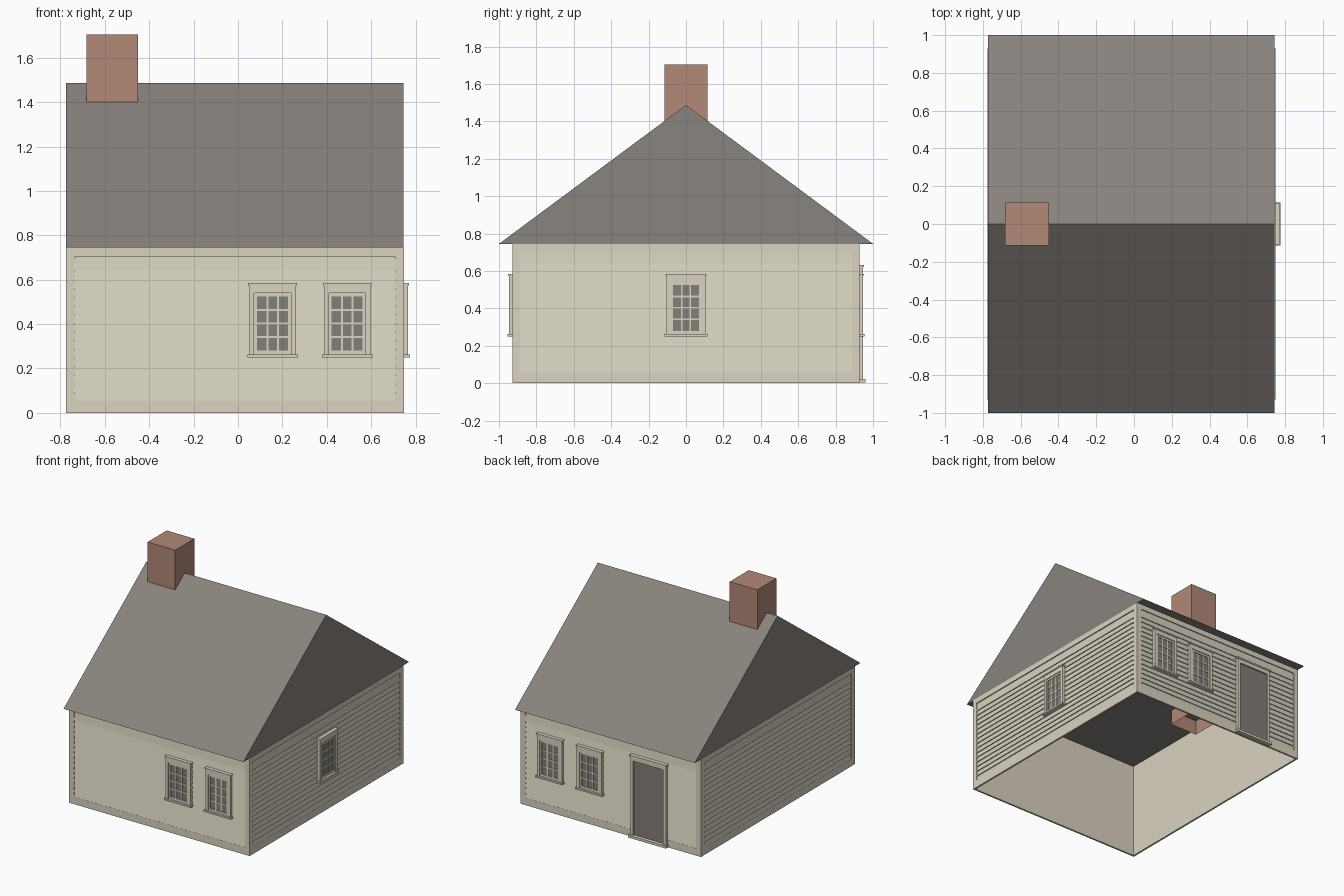
import bpy, bmesh
from math import pi
from mathutils import Matrix, Vector

cube = bpy.data.objects.get("Cube")
if cube:
    bpy.data.objects.remove(cube, do_unlink=True)


def material(name, srgb):
    lin = [((c / 255 + 0.055) / 1.055) ** 2.4 for c in srgb] + [1]
    m = bpy.data.materials.new(name)
    m.use_nodes = True
    m.diffuse_color = lin
    m.node_tree.nodes["Principled BSDF"].inputs["Base Color"].default_value = lin
    return m


TRIM = material("cream trim", (219, 211, 193))
SIDING = material("pale siding", (213, 209, 192))
SLATE = material("grey roof", (137, 131, 125))
GLASS = material("dark glass", (131, 126, 121))
BRICK = material("brick red", (178, 136, 119))


def finish(bm, name, mat, matrix=Matrix()):
    bm.transform(matrix)
    me = bpy.data.meshes.new(name)
    bm.to_mesh(me)
    bm.free()
    me.materials.append(mat)
    ob = bpy.data.objects.new(name, me)
    bpy.context.collection.objects.link(ob)
    return ob


def box(bm, u0, u1, z0, z1, n0, n1):
    """Box on a wall: u along it, z up, n outward from its face."""
    mat = Matrix.Translation(((u0 + u1) / 2, -(n0 + n1) / 2, (z0 + z1) / 2))
    mat = mat @ Matrix.Diagonal((u1 - u0, n1 - n0, z1 - z0, 1))
    bmesh.ops.create_cube(bm, size=1, matrix=mat)


def boxes(name, mat, matrix, items):
    bm = bmesh.new()
    for item in items:
        box(bm, *item)
    return finish(bm, name, mat, matrix)


CENTRE_X, HALF_X, HALF_Y, EAVE = -0.014, 0.762, 0.928, 0.745
PANEL_LOW, PANEL_HIGH, BOARD, BOARDS = 0.055, 0.705, 0.039, 16
EDGE, DEPTH = 0.04, 0.012


def wall_matrix(angle, dist):
    return (Matrix.Translation((CENTRE_X, 0, 0)) @ Matrix.Rotation(angle, 4, "Z")
            @ Matrix.Translation((0, -dist, 0)))


def wall(side, half, matrix):
    # Trim boards round the siding
    e = half - EDGE
    boxes(side + "_wall_trim", TRIM, matrix, [
        (-half, -e, 0, EAVE, -DEPTH, 0), (e, half, 0, EAVE, -DEPTH, 0),
        (-e, e, 0, PANEL_LOW, -DEPTH, 0), (-e, e, PANEL_HIGH, EAVE, -DEPTH, 0)])
    # Inner lining
    boxes(side + "_wall_lining", TRIM, matrix, [(-half, half, 0, EAVE, -DEPTH - 0.002, -DEPTH)])
    # Clapboards: each leans out towards its lower edge
    bm = bmesh.new()
    profile = []
    for i in range(BOARDS):
        low = PANEL_LOW + i * BOARD
        high = PANEL_HIGH if i == BOARDS - 1 else low + BOARD
        profile += [(0.001, low), (0.008, high)]
    rows = [[bm.verts.new((u, y, z)) for u in (-e, e)] for y, z in profile]
    for a, b in zip(rows, rows[1:]):
        bm.faces.new((a[0], a[1], b[1], b[0]))
    finish(bm, side + "_clapboards", SIDING, matrix)


def window(name, matrix, u):
    m = matrix @ Matrix.Translation((u, 0, 0))
    # Casing, head moulding and sill
    boxes(name + "_casing", TRIM, m, [
        (-0.105, -0.083, 0.26, 0.575, -0.005, 0.018),
        (0.083, 0.105, 0.26, 0.575, -0.005, 0.018),
        (-0.083, 0.083, 0.54, 0.575, -0.005, 0.018),
        (-0.11, 0.11, 0.575, 0.585, -0.005, 0.023),
        (-0.114, 0.114, 0.25, 0.262, -0.005, 0.027)])
    # Sash and glazing bars: three panes by four
    w, low, high, bar = 0.07, 0.28, 0.525, 0.0045
    bars = [(-0.083, -w, 0.262, 0.54, 0, 0.011), (w, 0.083, 0.262, 0.54, 0, 0.011),
            (-w, w, 0.262, low, 0, 0.011), (-w, w, high, 0.54, 0, 0.011)]
    for i in (-1, 1):
        c = i * w / 3
        bars.append((c - bar, c + bar, low, high, 0, 0.01))
    for i in (1, 2, 3):
        c = low + (high - low) * i / 4
        bars.append((-w, w, c - bar, c + bar, 0, 0.0095))
    boxes(name + "_sash", TRIM, m, bars)
    boxes(name + "_glass", GLASS, m, [(-w, w, low, high, 0, 0.006)])


# Four walls
front = wall_matrix(0, HALF_Y)
left = wall_matrix(pi / 2, HALF_X)
back = wall_matrix(pi, HALF_Y)
right = wall_matrix(-pi / 2, HALF_X)
for side, half, matrix in (("front", HALF_X, front), ("back", HALF_X, back),
                           ("left", HALF_Y, left), ("right", HALF_Y, right)):
    wall(side, half, matrix)

# Windows
NEAR, FAR = 0.17, 0.506
window("front_inner_window", front, NEAR)
window("front_outer_window", front, FAR)
window("back_inner_window", back, -NEAR)
window("back_outer_window", back, -FAR)
window("side_window", left, 0)

# Back door with frame, head moulding and doorstep
door = back @ Matrix.Translation((0.328, 0, 0))
boxes("door_frame", TRIM, door, [
    (-0.15, -0.128, 0.02, 0.62, -0.005, 0.018), (0.128, 0.15, 0.02, 0.62, -0.005, 0.018),
    (-0.128, 0.128, 0.59, 0.62, -0.005, 0.018), (-0.157, 0.157, 0.62, 0.632, -0.005, 0.024),
    (-0.16, 0.16, 0.003, 0.022, -0.005, 0.032)])
boxes("door_panel", GLASS, door, [(-0.128, 0.128, 0.02, 0.59, -0.002, 0.006)])

# Gabled roof: a closed prism whose underside is the ceiling
bm = bmesh.new()
ends = [[bm.verts.new((x, y, z)) for y, z in ((-1, EAVE), (1, EAVE), (0, 1.487))]
        for x in (-0.774, 0.745)]
bm.faces.new(ends[0])
bm.faces.new(ends[1])
for i in range(3):
    j = (i + 1) % 3
    bm.faces.new((ends[0][i], ends[0][j], ends[1][j], ends[1][i]))
bmesh.ops.recalc_face_normals(bm, faces=bm.faces)
finish(bm, "roof", SLATE)

# Chimney: a shaft open at its foot, reaching below the ceiling
bm = bmesh.new()
box(bm, -0.683, -0.45, 0.63, 1.705, -0.115, 0.115)
bm.normal_update()
bmesh.ops.delete(bm, geom=[f for f in bm.faces if f.normal.z < -0.5], context="FACES")
finish(bm, "chimney", BRICK)
